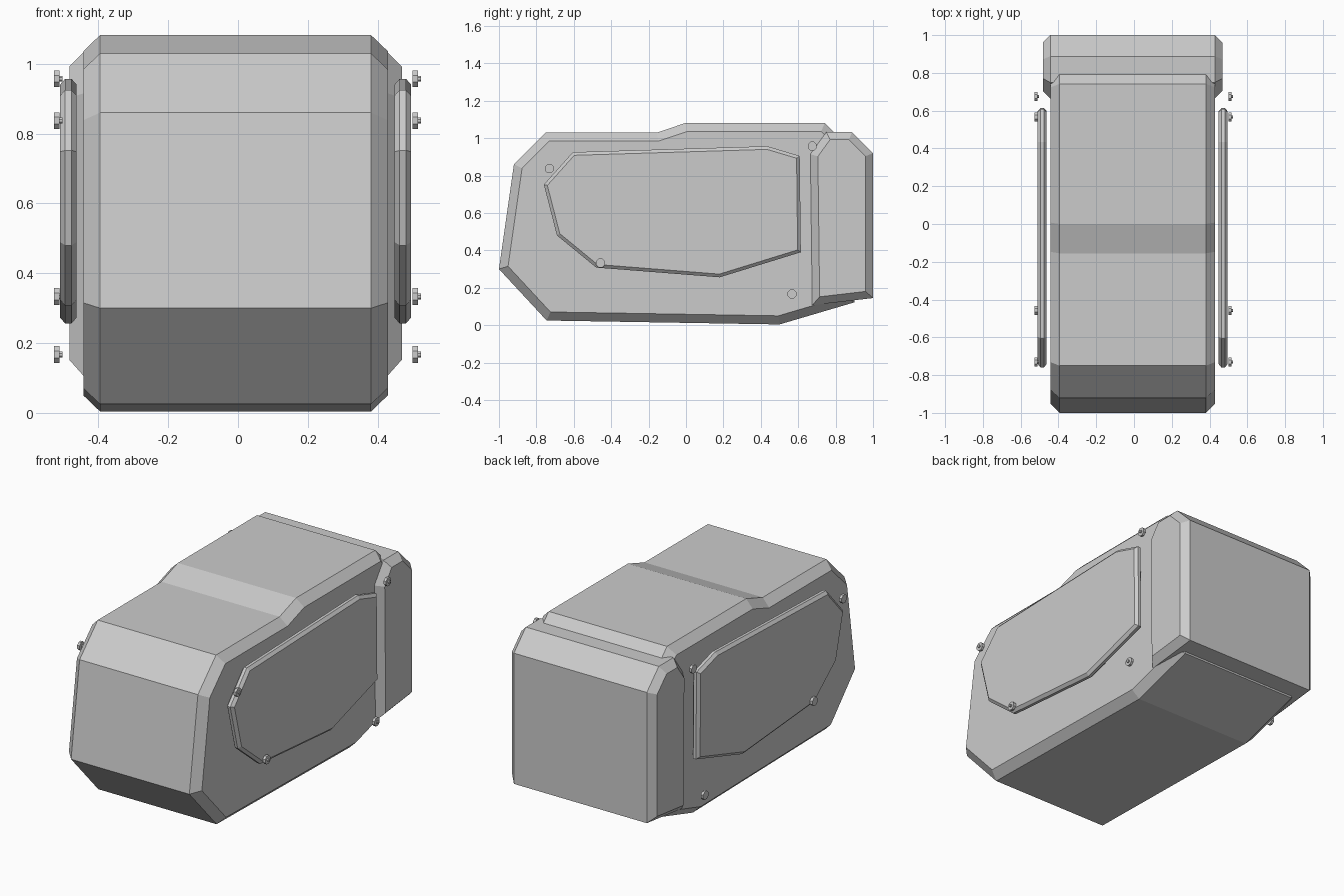
import bpy, bmesh, math
from mathutils import Vector

if "Cube" in bpy.data.objects:
    bpy.data.objects.remove(bpy.data.objects["Cube"])

CX = -0.007  # middle of the casing across x

grey = bpy.data.materials.new("plain grey")
grey.diffuse_color = (0.6, 0.6, 0.6, 1)
grey.use_nodes = True
grey.node_tree.nodes["Principled BSDF"].inputs["Base Color"].default_value = grey.diffuse_color


def inset(points, d):
    """Move every edge of a closed clockwise (y, z) outline inwards by d."""
    result = []
    n = len(points)
    for i in range(n):
        a, b, c = (Vector(points[(i + k) % n]) for k in (-1, 0, 1))
        e1, e2 = (b - a).normalized(), (c - b).normalized()
        n1, n2 = Vector((e1.y, -e1.x)), Vector((e2.y, -e2.x))
        result.append(b + (n1 + n2) * d / (1 + n1.dot(n2)))
    return result


def finish(name, bm):
    bmesh.ops.recalc_face_normals(bm, faces=bm.faces)
    mesh = bpy.data.meshes.new(name)
    bm.to_mesh(mesh)
    bm.free()
    mesh.materials.append(grey)
    obj = bpy.data.objects.new(name, mesh)
    bpy.context.collection.objects.link(obj)
    return obj


def chamfered_slab(name, outline, x, flat, half, chamfer):
    """Side outline extruded along x, with both rims chamfered."""
    bm = bmesh.new()
    small = inset(outline, chamfer)
    rings = []
    for dx, pts in ((-half, small), (-flat, outline), (flat, outline), (half, small)):
        rings.append([bm.verts.new((x + dx, p[0], p[1])) for p in pts])
    n = len(outline)
    for r, s in zip(rings, rings[1:]):
        for i in range(n):
            j = (i + 1) % n
            bm.faces.new((r[i], r[j], s[j], s[i]))
    bm.faces.new(rings[0])
    bm.faces.new(rings[-1])
    return finish(name, bm)


def screw(name, x, y, z):
    """Octagonal head with a thin pin towards +x."""
    bm = bmesh.new()
    for radius, x0, x1 in ((0.026, 0.0, 0.016), (0.009, 0.016, 0.024)):
        ends = []
        for px in (x0, x1):
            ends.append([bm.verts.new((x + px,
                                       y + radius * math.cos((k + 0.5) * math.pi / 4),
                                       z + radius * math.sin((k + 0.5) * math.pi / 4)))
                         for k in range(8)])
        for k in range(8):
            j = (k + 1) % 8
            bm.faces.new((ends[0][k], ends[0][j], ends[1][j], ends[1][k]))
        bm.faces.new(ends[0])
        bm.faces.new(ends[1])
    return finish(name, bm)


# Main casing with a stepped top
chamfered_slab("casing", [(-1, 0.30), (-0.92, 0.86), (-0.75, 1.03), (-0.155, 1.03),
                          (0, 1.082), (0.742, 1.082), (0.90, 0.924), (0.90, 0.122),
                          (0.50, 0.004), (-0.745, 0.025)],
               CX, 0.388, 0.436, 0.046)

# Slightly wider rear block
chamfered_slab("rear_block", [(0.665, 0.915), (0.75, 1.032), (0.888, 1.032),
                              (1, 0.92), (1, 0.145), (0.675, 0.107)],
               CX, 0.436, 0.476, 0.04)

# Side plates and their screws
plate = [(-0.76, 0.752), (-0.605, 0.925), (0.435, 0.957), (0.608, 0.905),
         (0.614, 0.39), (0.18, 0.256), (-0.48, 0.308), (-0.69, 0.48)]
screws = [(0.675, 0.957), (-0.73, 0.837), (-0.457, 0.333), (0.567, 0.167)]
for side, s, sx in (("left", -1, -0.527), ("right", 1, 0.500)):
    chamfered_slab(side + "_plate", plate, CX + s * 0.479, 0.009, 0.024, 0.017)
    for i, (y, z) in enumerate(screws):
        screw(f"{side}_screw_{i + 1}", sx, y, z)
